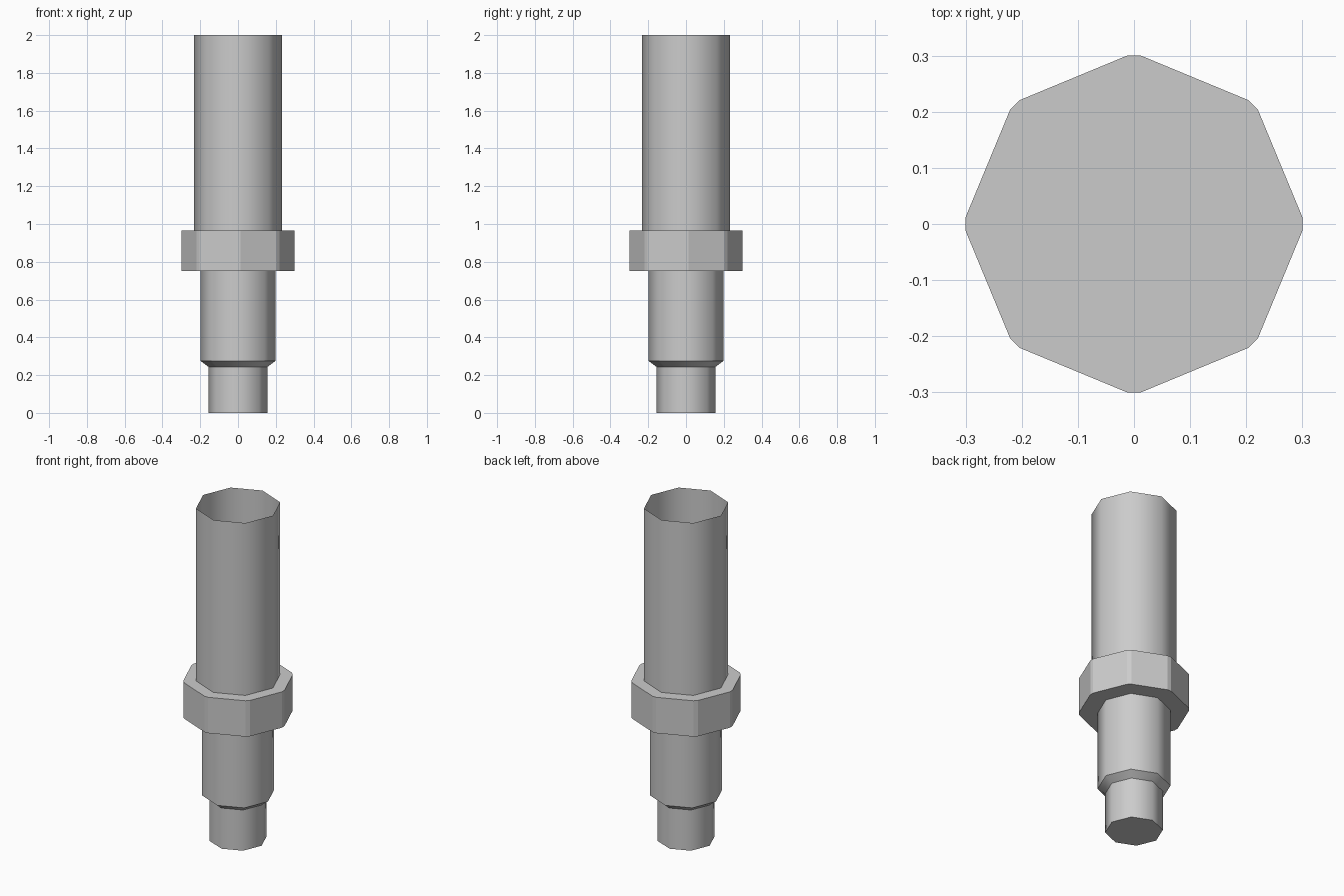
import bpy, bmesh, math

if "Cube" in bpy.data.objects:
    bpy.data.objects.remove(bpy.data.objects["Cube"])

SIDES = 8


def make_object(name, bm):
    mesh = bpy.data.meshes.new(name)
    bm.to_mesh(mesh)
    bm.free()
    ob = bpy.data.objects.new(name, mesh)
    bpy.context.collection.objects.link(ob)
    return ob


def octagon_shell(name, profile, cap_bottom=False):
    """Eight-sided thin shell through (radius, z) rings, smooth around its sides."""
    bm = bmesh.new()
    rings = [[bm.verts.new((r * math.cos(math.tau * i / SIDES),
                            r * math.sin(math.tau * i / SIDES), z))
              for i in range(SIDES)] for r, z in profile]
    for low, high in zip(rings, rings[1:]):
        for i in range(SIDES):
            j = (i + 1) % SIDES
            bm.faces.new((low[i], low[j], high[j], high[i]))
    if cap_bottom:
        bm.faces.new(rings[0][::-1])
    ob = make_object(name, bm)
    bpy.ops.object.select_all(action='DESELECT')
    ob.select_set(True)
    bpy.context.view_layer.objects.active = ob
    bpy.ops.object.shade_smooth_by_angle(angle=math.radians(50))
    return ob


# Stepped lower barrel with a chamfered shoulder and closed foot
octagon_shell("lower_barrel",
              [(0.157, 0), (0.157, 0.244), (0.199, 0.276), (0.199, 0.751)],
              cap_bottom=True)

# Open upper tube
octagon_shell("upper_tube", [(0.232, 0.966), (0.232, 2.0)])

# Solid flat-shaded collar with bevelled upright corners
bm = bmesh.new()
outline = []
offset = math.atan2(0.0125, 0.3)
radius = math.hypot(0.0125, 0.3)
for i in range(SIDES):
    for s in (-1, 1):
        a = math.tau * i / SIDES + s * offset
        outline.append(bm.verts.new((radius * math.cos(a), radius * math.sin(a), 0.751)))
base = bm.faces.new(outline)
top = bmesh.ops.extrude_face_region(bm, geom=[base], use_keep_orig=True)["geom"]
bmesh.ops.translate(bm, vec=(0, 0, 0.215),
                    verts=[g for g in top if isinstance(g, bmesh.types.BMVert)])
bmesh.ops.recalc_face_normals(bm, faces=bm.faces)
make_object("collar", bm)
